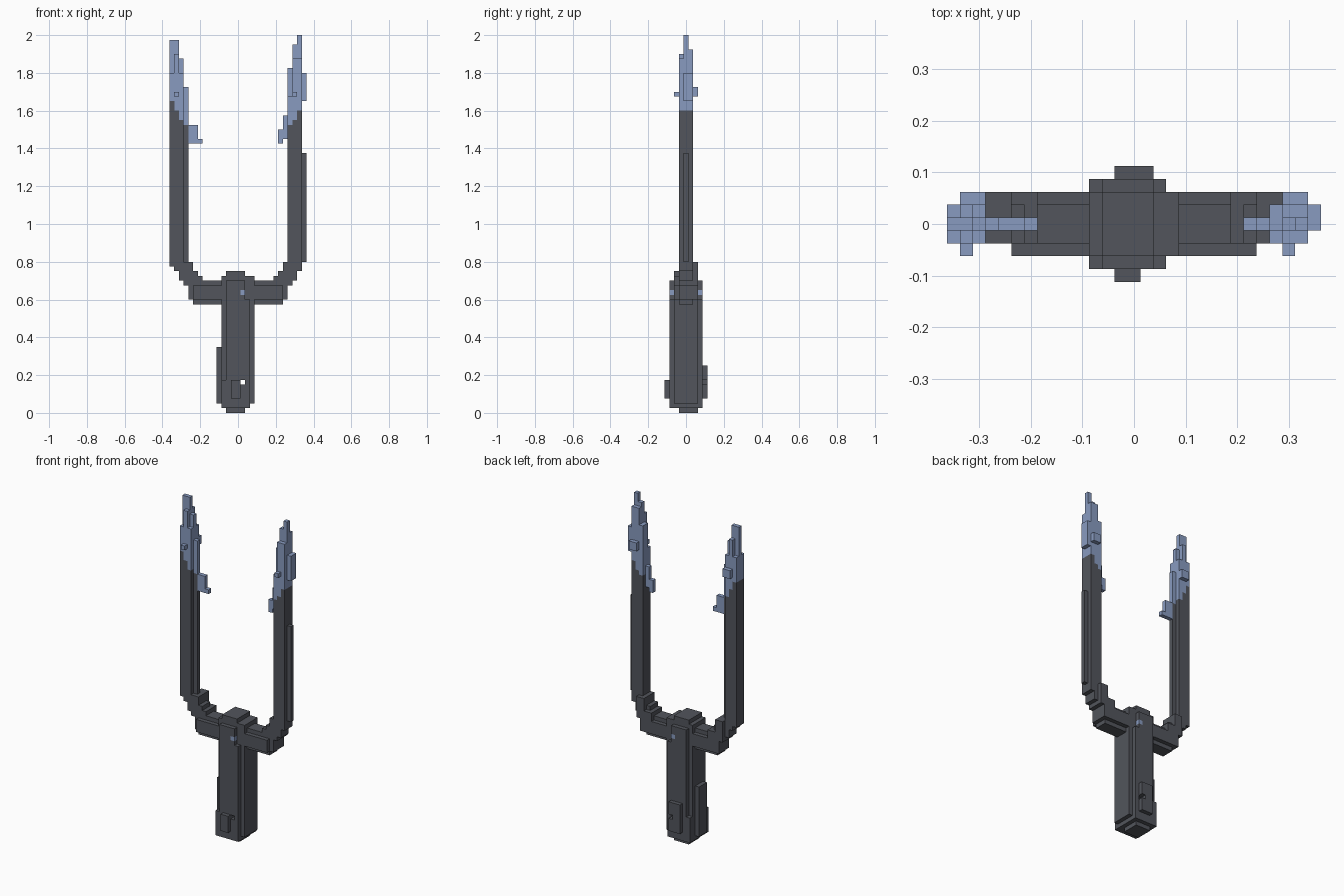
import bpy
import bmesh
from mathutils import Vector

cube = bpy.data.objects.get("Cube")
if cube:
    bpy.data.objects.remove(cube, do_unlink=True)

UNIT = 0.025  # edge of one small block
DARK, BLUE = 0, 1


def make_material(name, rgb):
    mat = bpy.data.materials.new(name)
    mat.use_nodes = True
    color = (*rgb, 1.0)
    mat.diffuse_color = color
    mat.node_tree.nodes["Principled BSDF"].inputs["Base Color"].default_value = color
    return mat


materials = [make_material("charcoal grey", (0.085, 0.091, 0.107)),
             make_material("crystal blue", (0.25, 0.33, 0.53))]

cells = {}  # block position -> (part name, colour)


def fill(part, x, y, z, color=DARK):
    """Fill an inclusive range of blocks on each axis."""
    for i in range(x[0], x[1] + 1):
        for j in range(y[0], y[1] + 1):
            for k in range(z[0], z[1] + 1):
                cells[i, j, k] = (part, color)


def both_sides(part, x, y, z, color=DARK):
    """Fill a range and its mirror image in x."""
    fill("left_" + part, x, y, z, color)
    fill("right_" + part, (-x[1], -x[0]), y, z, color)


# Handle: rounded column with a stepped foot
fill("handle", (-2, 1), (-1, 2), (0, 0))
fill("handle", (-3, 2), (-3, 3), (1, 1))
fill("handle", (-3, 3), (-2, 2), (2, 23))
fill("handle", (-2, 2), (-3, 3), (2, 23))
fill("handle", (-2, 1), (-3, 3), (24, 27))

# Worn grip bumps on the handle
fill("handle", (-4, -4), (-1, 1), (2, 13))
fill("handle", (-3, 2), (-3, 3), (2, 6))
fill("handle", (-1, 0), (-4, -4), (3, 6))
fill("handle", (-1, 1), (4, 4), (3, 9))

# Small hole through the grip
for depth in range(-4, 5):
    cells.pop((1, depth, 6), None)

# Crossbar and hub
fill("crossbar", (-9, 9), (-1, 1), (23, 27))
fill("crossbar", (-9, 9), (-2, 2), (24, 26))
fill("crossbar", (-3, 3), (-2, 2), (27, 28))
fill("crossbar", (-2, 1), (-2, 2), (29, 29))

# Blue gem set in the hub, visible from front and back
fill("hub_gem", (1, 1), (-3, 3), (25, 25), BLUE)

# Stepped elbows rising to the prongs
both_sides("elbow", (10, 10), (-1, 2), (24, 26))
both_sides("elbow", (8, 11), (-1, 2), (27, 28))
both_sides("elbow", (9, 12), (-1, 1), (28, 29))
both_sides("elbow", (10, 13), (-1, 1), (30, 31))
both_sides("elbow", (10, 11), (2, 2), (29, 31))

# Prongs with thin ridges
fill("right_prong", (-14, -12), (-1, 1), (31, 66))
fill("right_prong", (-11, -11), (0, 0), (32, 65))
fill("left_prong", (11, 13), (-1, 1), (32, 66))
fill("left_prong", (14, 14), (0, 0), (32, 54))

# Jagged crystal tip of the right prong
tip = "right_crystal"
fill(tip, (-14, -12), (-1, 1), (67, 71), BLUE)
fill(tip, (-14, -12), (0, 0), (72, 74), BLUE)
fill(tip, (-14, -13), (0, 0), (75, 78), BLUE)
fill(tip, (-13, -13), (-1, 1), (72, 75), BLUE)
fill(tip, (-11, -11), (0, 0), (66, 68), BLUE)
fill(tip, (-10, -9), (0, 0), (58, 60), BLUE)
fill(tip, (-10, -8), (0, 0), (57, 57), BLUE)
fill(tip, (-13, -13), (-2, -2), (67, 67), BLUE)
fill(tip, (-13, -12), (2, 2), (67, 68), BLUE)

# Jagged crystal tip of the left prong
tip = "left_crystal"
fill(tip, (12, 13), (-1, 1), (67, 74), BLUE)
fill(tip, (12, 13), (0, 1), (75, 76), BLUE)
fill(tip, (12, 13), (0, 0), (77, 77), BLUE)
fill(tip, (13, 13), (0, 0), (78, 79), BLUE)
fill(tip, (11, 11), (0, 1), (67, 72), BLUE)
fill(tip, (14, 14), (0, 1), (66, 71), BLUE)
fill(tip, (10, 10), (0, 0), (58, 62), BLUE)
fill(tip, (9, 9), (0, 0), (57, 59), BLUE)
fill(tip, (12, 12), (-2, -2), (67, 67), BLUE)
fill(tip, (12, 13), (2, 2), (67, 68), BLUE)

# Prongs turn blue above a slanted line that is lower on the inner side
for (i, j, k), (part, color) in list(cells.items()):
    if part.endswith("prong") and k > 60 + 1.8 * (abs(i) - 11):
        cells[i, j, k] = (part, BLUE)


def build_part(name):
    """Make an object from the exposed block faces of one part."""
    bm = bmesh.new()
    for cell, (part, color) in cells.items():
        if part != name:
            continue
        center = (Vector(cell) + Vector((0, 0, 0.5))) * UNIT
        for axis in range(3):
            for sign in (-1, 1):
                step = [0, 0, 0]
                step[axis] = sign
                if tuple(a + b for a, b in zip(cell, step)) in cells:
                    continue
                normal = Vector(step) * UNIT / 2
                u, v = Vector(), Vector()
                u[(axis + 1) % 3] = UNIT / 2
                v[(axis + 2) % 3] = sign * UNIT / 2
                mid = center + normal
                corners = (mid - u - v, mid + u - v, mid + u + v, mid - u + v)
                face = bm.faces.new([bm.verts.new(c) for c in corners])
                face.material_index = color
    bmesh.ops.remove_doubles(bm, verts=bm.verts[:], dist=UNIT / 100)
    mesh = bpy.data.meshes.new(name)
    bm.to_mesh(mesh)
    bm.free()
    for mat in materials:
        mesh.materials.append(mat)
    bpy.context.collection.objects.link(bpy.data.objects.new(name, mesh))


for part_name in sorted({part for part, color in cells.values()}):
    build_part(part_name)
